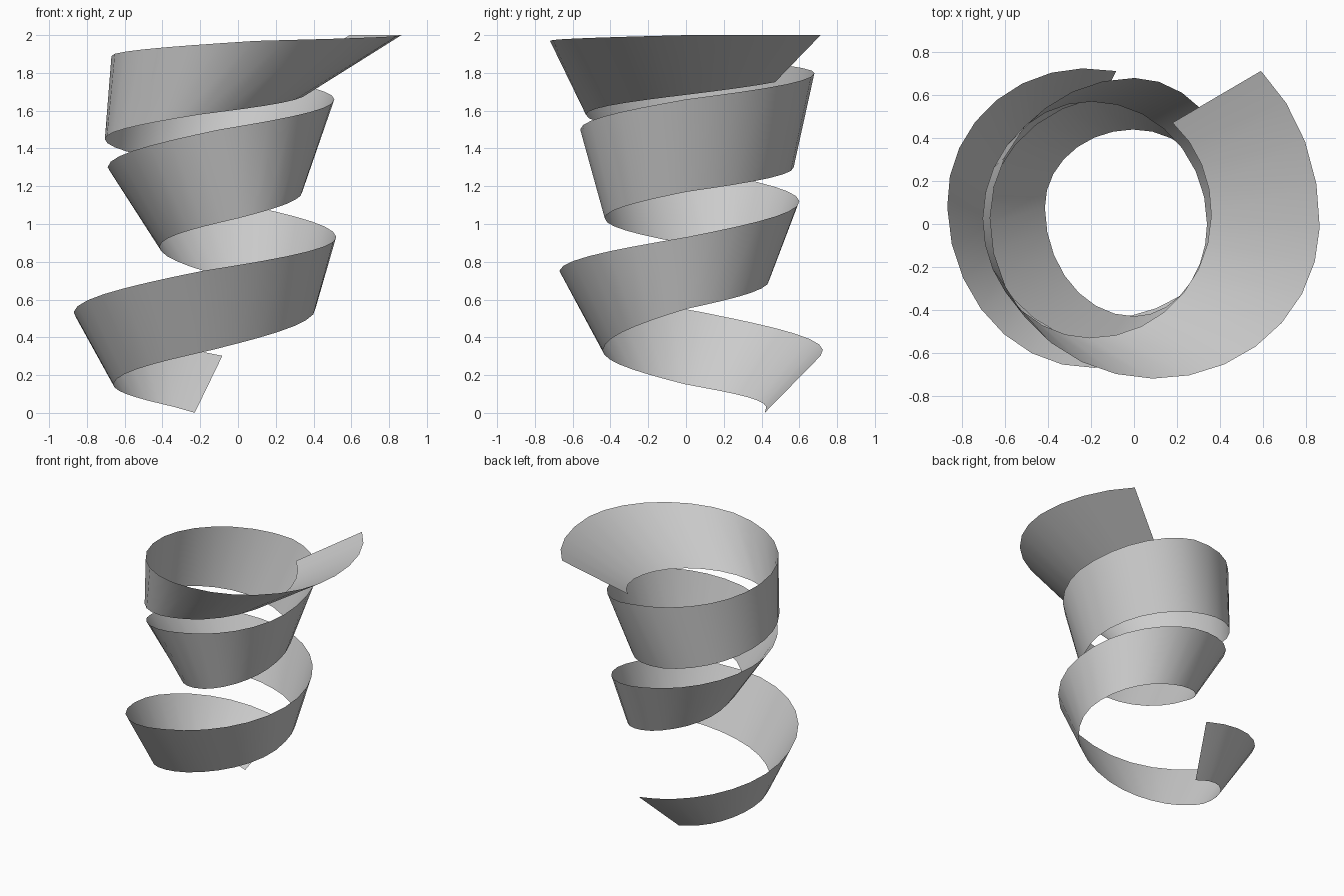
import bpy
import bmesh
from math import sin, cos, pi, radians

default_cube = bpy.data.objects.get("Cube")
if default_cube:
    bpy.data.objects.remove(default_cube, do_unlink=True)

# Edge key points, one per quarter turn, in the order right, back, left, front
UPPER_EDGE = [
    (.5, .03, .1), (-.22, .725, .33), (-.87, .1, .53), (-.2, -.67, .75),
    (.52, 0, .93), (-.05, .6, 1.12), (-.69, 0, 1.3), (-.1, -.56, 1.5),
    (.51, 0, 1.66), (0, .68, 1.8), (-.67, .02, 1.89), (.1, -.72, 1.97),
    (.865, 0, 2), (.1, .93, 2),
]
LOWER_EDGE = [
    (.2, 0, -.21), (-.33, .425, .03), (-.66, 0, .15), (-.15, -.44, .33),
    (.41, 0, .55), (0, .44, .7), (-.415, .08, .88), (0, -.43, 1.03),
    (.34, 0, 1.17), (-.2, .57, 1.3), (-.705, .02, 1.45), (-.2, -.53, 1.58),
    (.36, .05, 1.69), (-.145, .6, 1.8),
]
START, END = 0.878, 12.556
STEPS = 82


def edge_point(keys, turn):
    """Point on a winding edge made of joined elliptical quarter arcs."""
    quarter = min(int(turn), len(keys) - 2)
    part = turn - quarter
    a, b = keys[quarter], keys[quarter + 1]
    c, s = cos(part * pi / 2), sin(part * pi / 2)
    height = a[2] + (b[2] - a[2]) * part
    if quarter % 2 == 0:
        # from a side of the coil towards its back or front
        return (b[0] + (a[0] - b[0]) * c, a[1] + (b[1] - a[1]) * s, height)
    # from the back or front towards a side
    return (a[0] + (b[0] - a[0]) * s, b[1] + (a[1] - b[1]) * c, height)


def flat_material(name, colour):
    material = bpy.data.materials.new(name)
    material.use_nodes = True
    material.diffuse_color = colour
    shader = next(n for n in material.node_tree.nodes if n.type == 'BSDF_PRINCIPLED')
    shader.inputs["Base Color"].default_value = colour
    return material


# Spiral ribbon: a single-sided strip lofted between the two edges
bm = bmesh.new()
previous = None
for i in range(STEPS + 1):
    turn = START + (END - START) * i / STEPS
    rung = [bm.verts.new(edge_point(keys, turn)) for keys in (LOWER_EDGE, UPPER_EDGE)]
    if previous:
        # the winding is counter-clockwise, so this order faces outwards
        bm.faces.new((previous[0], rung[0], rung[1], previous[1]))
    previous = rung

mesh = bpy.data.meshes.new("spiral_ribbon")
bm.to_mesh(mesh)
bm.free()
mesh.materials.append(flat_material("light grey", (.6, .6, .6, 1)))

ribbon = bpy.data.objects.new("spiral_ribbon", mesh)
bpy.context.collection.objects.link(ribbon)
bpy.context.view_layer.objects.active = ribbon
ribbon.select_set(True)
bpy.ops.object.shade_smooth_by_angle(angle=radians(40))
